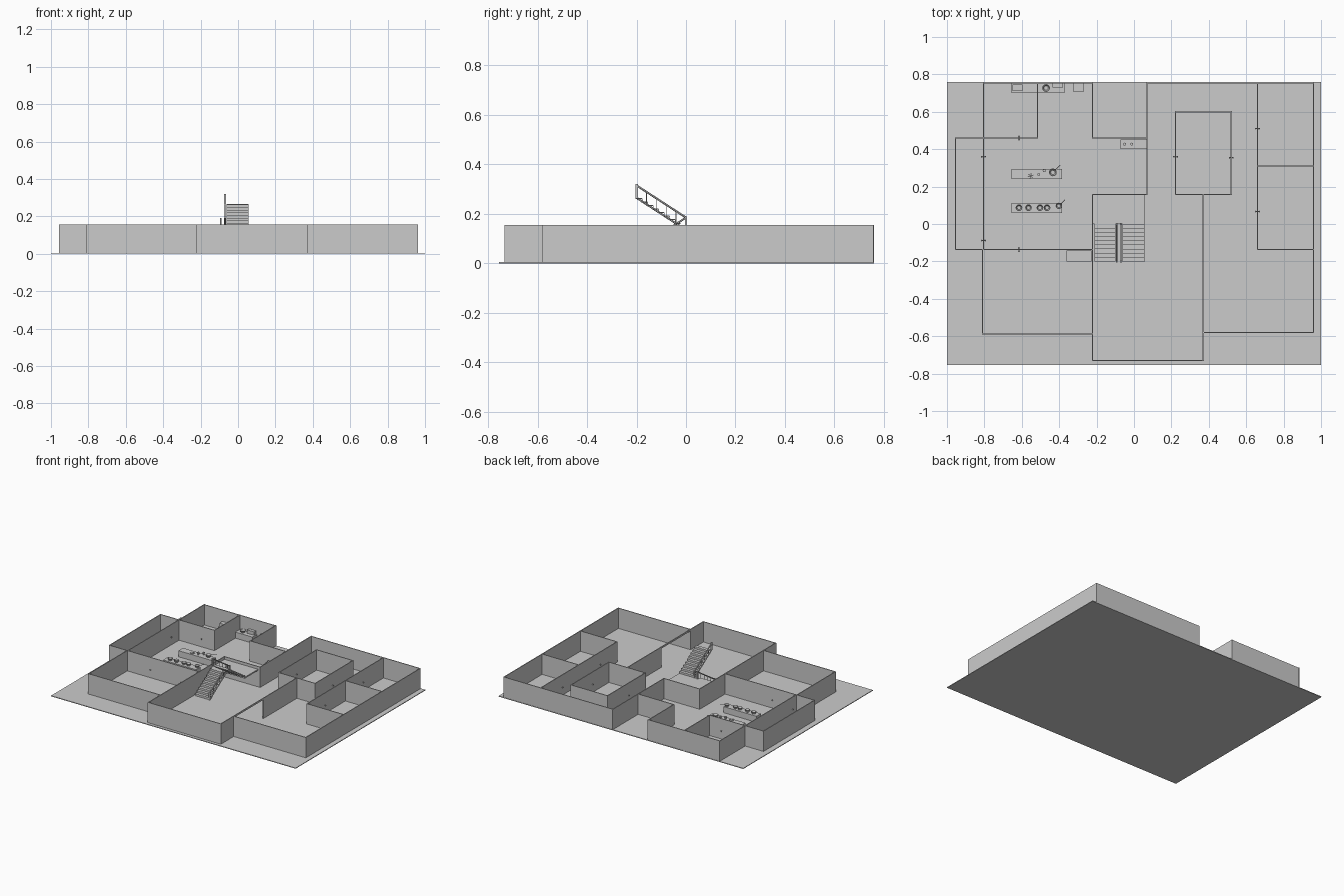
import bpy, bmesh, math
from mathutils import Matrix, Vector

if "Cube" in bpy.data.objects:
    bpy.data.objects.remove(bpy.data.objects["Cube"])

H, T, F = 0.155, 0.006, 0.005   # wall height, wall thickness, floor thickness


def finish(name, bm):
    me = bpy.data.meshes.new(name)
    bm.to_mesh(me)
    bm.free()
    ob = bpy.data.objects.new(name, me)
    bpy.context.collection.objects.link(ob)
    return ob


def add_box(bm, x0, x1, y0, y1, z0, z1):
    m = Matrix.Translation(((x0 + x1) / 2, (y0 + y1) / 2, (z0 + z1) / 2))
    bmesh.ops.create_cube(bm, size=1, matrix=m @ Matrix.Diagonal((x1 - x0, y1 - y0, z1 - z0, 1)))


def box(name, *b):
    bm = bmesh.new()
    add_box(bm, *b)
    return finish(name, bm)


def add_rod(bm, a, b, r, seg=6, r2=None):
    a, b = Vector(a), Vector(b)
    d = b - a
    m = Matrix.Translation((a + b) / 2) @ d.to_track_quat('Z', 'Y').to_matrix().to_4x4()
    bmesh.ops.create_cone(bm, cap_ends=True, segments=seg, radius1=r,
                          radius2=r if r2 is None else r2, depth=d.length, matrix=m)


# base slab
box("floor", -1, 1, -0.755, 0.76, 0, F)

# walls: vertical runs (x, y0, y1) and horizontal runs (y, x0, x1)
along_y = [(-0.805, -0.137, 0.757), (-0.81, -0.587, -0.137), (-0.955, -0.137, 0.46),
           (-0.515, 0.46, 0.757), (-0.222, 0.46, 0.757), (-0.222, -0.73, 0.158),
           (0.07, 0.158, 0.757), (0.37, -0.73, -0.58), (0.37, -0.234, 0.158),
           (0.222, 0.158, 0.60), (0.52, 0.158, 0.60), (0.66, -0.137, 0.755),
           (0.96, -0.58, 0.755)]
along_x = [(0.755, -0.805, -0.222), (0.755, 0.07, 0.96), (0.46, -0.955, -0.515),
           (0.46, -0.222, 0.07), (-0.137, -0.955, -0.222), (-0.587, -0.81, -0.222),
           (-0.73, -0.222, 0.37), (-0.58, 0.37, 0.96), (0.158, -0.222, 0.07),
           (0.158, 0.222, 0.52), (0.60, 0.222, 0.52), (0.31, 0.66, 0.96), (-0.137, 0.66, 0.96)]
bm = bmesh.new()
h = T / 2
for x, y0, y1 in along_y:
    add_box(bm, x - h, x + h, y0 - h, y1 + h, F, H)
for y, x0, x1 in along_x:
    add_box(bm, x0 - h, x1 + h, y - h, y + h, F, H)
finish("walls", bm)
# beam over the wide opening
box("opening_beam", 0.37 - h, 0.37 + h, -0.58, -0.234, 0.143, H)

# door knobs on both wall sides
bm = bmesh.new()
for x, y, axis in [(-0.615, 0.46, 1), (-0.615, -0.137, 1), (-0.805, 0.36, 0), (-0.805, -0.088, 0),
                   (0.222, 0.36, 0), (0.52, 0.355, 0), (0.66, 0.51, 0), (0.66, 0.067, 0)]:
    c = Vector((x, y, 0.065))
    d = Vector((0, 0.009, 0)) if axis else Vector((0.009, 0, 0))
    add_rod(bm, c - d, c + d, 0.0025)
    for s in (-1, 1):
        bmesh.ops.create_icosphere(bm, subdivisions=1, radius=0.005,
                                   matrix=Matrix.Translation(c + d * s))
finish("door_knobs", bm)

# stairs: lower flight climbs to +y, upper flight returns to -y
N, RISE, RUN = 9, 0.13, 0.2


def flight(name, x0, x1, y_start, sign, z_start):
    bm = bmesh.new()
    dz, dy = RISE / N, RUN / N
    for i in range(N):
        ya, yb = sorted((y_start + sign * dy * i, y_start + sign * dy * (i + 1.15)))
        z = z_start + dz * (i + 1)
        add_box(bm, x0, x1, ya, yb, z - 0.004, z)                       # tread
        yr = y_start + sign * dy * i
        add_box(bm, x0, x1, yr - 0.001, yr + 0.001, z - dz - 0.002, z - 0.002)  # riser
    finish(name, bm)


flight("lower_flight", -0.212, -0.10, -0.2, 1, F)
flight("upper_flight", -0.062, 0.055, 0.0, -1, F + RISE)
box("stair_landing", -0.219, 0.055, 0, 0.155, F + RISE - 0.01, F + RISE)

# handrails with newel posts and balusters
for name, x, y0, y1, z0 in [("lower_rail", -0.092, -0.2, 0.0, F), ("upper_rail", -0.070, 0.0, -0.2, F + RISE)]:
    bm = bmesh.new()
    add_rod(bm, (x, y0, z0 + 0.05), (x, y1, z0 + RISE + 0.05), 0.004)
    add_rod(bm, (x, y0, z0), (x, y1, z0 + RISE), 0.004)
    for i in range(1, 5):
        t = i / 5
        y, z = y0 + (y1 - y0) * t, z0 + RISE * t
        add_rod(bm, (x, y, z), (x, y, z + 0.05), 0.0015)
    for y, z in ((y0, z0), (y1, z0 + RISE)):
        add_box(bm, x - 0.005, x + 0.005, y - 0.005, y + 0.005, z, z + 0.055)
    finish(name, bm)

# rounded pool slab
bm = bmesh.new()
r, pts = 0.062, []
for cx, a0 in ((-0.392, -90), (-0.648, 90)):
    for k in range(13):
        a = math.radians(a0 + 15 * k)
        pts.append((cx + r * math.cos(a), -0.372 + r * math.sin(a), F))
face = bm.faces.new([bm.verts.new(p) for p in pts])
ext = bmesh.ops.extrude_face_region(bm, geom=[face])
bmesh.ops.translate(bm, vec=(0, 0, 0.004),
                    verts=[v for v in ext["geom"] if isinstance(v, bmesh.types.BMVert)])
bmesh.ops.recalc_face_normals(bm, faces=bm.faces)
finish("pool", bm)

# kitchen counters and loose furniture
CT = 0.05
box("island_back", -0.655, -0.385, 0.24, 0.293, F, CT)
box("island_front", -0.655, -0.385, 0.06, 0.113, F, CT)
box("wall_counter", -0.655, -0.372, 0.70, 0.752, F, CT)
box("oven", -0.65, -0.595, 0.71, 0.745, CT, CT + 0.025)
box("microwave", -0.437, -0.38, 0.73, 0.752, CT, CT + 0.025)
box("refrigerator", -0.325, -0.268, 0.708, 0.752, F, 0.075)
box("hall_table", -0.073, 0.066, 0.40, 0.453, F, 0.045)
box("bench", -0.362, -0.226, -0.20, -0.141, F, 0.045)


# bowls and pans: wall rings with an inner floor
def bowl(name, x, y, rad, z, hgt, handle=False):
    bm = bmesh.new()
    profile = [(0.65, 0), (1, hgt), (0.85, hgt), (0.55, 0.004)]
    rings = []
    for k, pz in profile:
        rings.append([bm.verts.new((x + rad * k * math.cos(math.tau * i / 12),
                                    y + rad * k * math.sin(math.tau * i / 12), z + pz))
                      for i in range(12)])
    for a, b in zip(rings, rings[1:]):
        for i in range(12):
            j = (i + 1) % 12
            bm.faces.new((a[i], a[j], b[j], b[i]))
    bm.faces.new(rings[0][::-1])
    bm.faces.new(rings[-1])
    if handle:
        add_rod(bm, (x + rad * 0.7, y + rad * 0.7, z + hgt * 0.8),
                (x + rad * 1.9, y + rad * 1.9, z + hgt), 0.002)
    finish(name, bm)


for i, x in enumerate((-0.615, -0.564, -0.503, -0.465)):
    bowl(f"bowl_{i}", x, 0.087, 0.018, CT, 0.015)
bowl("front_pan", -0.402, 0.097, 0.017, CT, 0.015, True)
bowl("back_pan", -0.434, 0.276, 0.021, CT, 0.015, True)
bowl("sink_bowl", -0.47, 0.727, 0.021, CT, 0.015)

# small cups and jars
bm = bmesh.new()
for x, y, z in [(-0.05, 0.427, 0.045), (-0.012, 0.427, 0.045), (-0.48, 0.285, CT), (-0.51, 0.265, CT)]:
    add_rod(bm, (x, y, z), (x, y, z + 0.018), 0.006, 8, 0.008)
finish("cups", bm)

# knife-like utensils lying crosswise
bm = bmesh.new()
for a in (0.3, 1.4, 2.4):
    d = Vector((math.cos(a), math.sin(a), 0)) * 0.016
    c = Vector((-0.553, 0.257, CT + 0.003))
    add_rod(bm, c - d, c + d, 0.003)
finish("utensils", bm)
